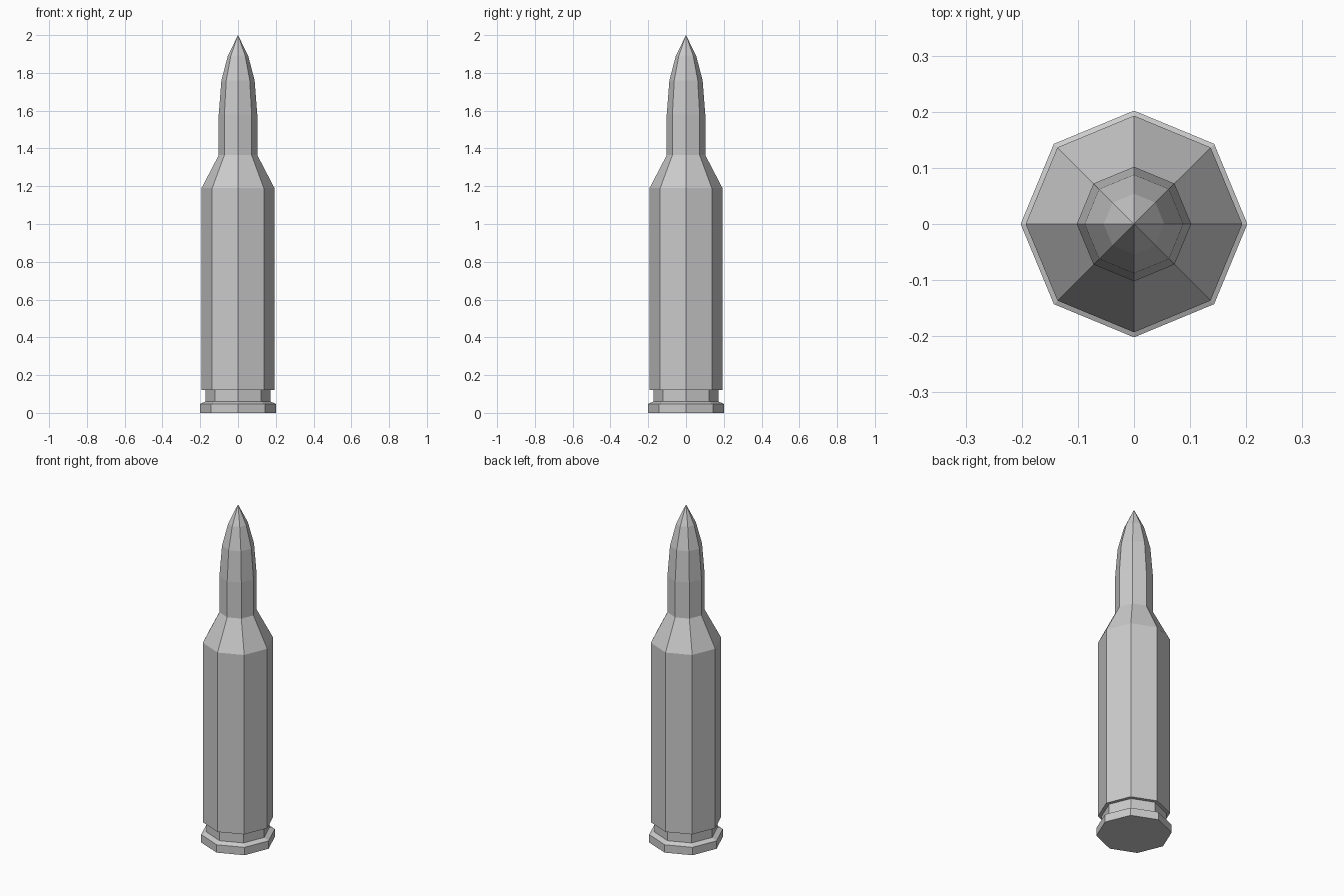
import bpy, bmesh
from math import cos, sin, pi

if "Cube" in bpy.data.objects:
    bpy.data.objects.remove(bpy.data.objects["Cube"])

SIDES = 8


def lathe(name, profile):
    """Revolve (radius, z) points into a faceted solid; radius 0 makes a tip."""
    bm = bmesh.new()
    rings = []
    for r, z in profile:
        if r == 0:
            rings.append([bm.verts.new((0, 0, z))] * SIDES)
        else:
            rings.append([bm.verts.new((r * cos(2 * pi * i / SIDES),
                                        r * sin(2 * pi * i / SIDES), z))
                          for i in range(SIDES)])
    for low, high in zip(rings, rings[1:]):
        for i in range(SIDES):
            j = (i + 1) % SIDES
            corners = [low[i], low[j], high[j], high[i]]
            bm.faces.new(list(dict.fromkeys(corners)))
    # flat base on parts that stand on the ground
    if profile[0][1] == 0:
        bm.faces.new(rings[0][::-1])
    mesh = bpy.data.meshes.new(name)
    bm.to_mesh(mesh)
    bm.free()
    obj = bpy.data.objects.new(name, mesh)
    bpy.context.collection.objects.link(obj)
    return obj


# Case: rim, extractor groove, body, shoulder
lathe("case", [(0.202, 0), (0.202, 0.047), (0.173, 0.06), (0.173, 0.12),
               (0.193, 0.12), (0.193, 1.19), (0.102, 1.365)])

# Pointed tip, continuing from the case mouth
lathe("bullet_tip", [(0.102, 1.365), (0.102, 1.58), (0.088, 1.76),
                     (0.054, 1.89), (0, 2.0)])
